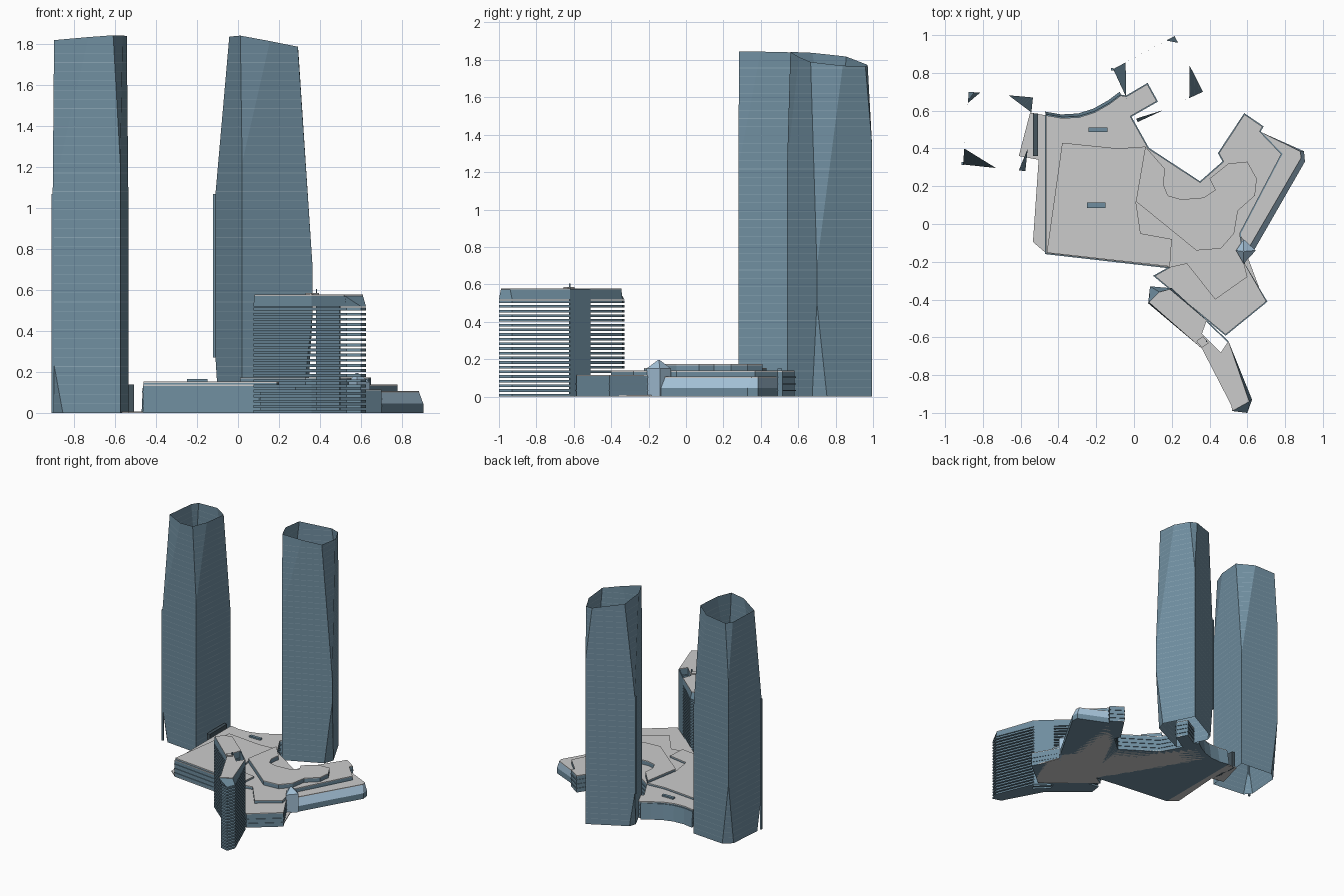
import bpy, bmesh, math
from mathutils import Vector

if "Cube" in bpy.data.objects:
    bpy.data.objects.remove(bpy.data.objects["Cube"])


def material(name, rgb):
    m = bpy.data.materials.new(name)
    m.diffuse_color = (*rgb, 1)
    m.use_nodes = True
    m.node_tree.nodes["Principled BSDF"].inputs["Base Color"].default_value = m.diffuse_color
    return m


GLASS = material("blue_glass", (0.16, 0.27, 0.35))
LIGHT = material("light_glass", (0.38, 0.55, 0.70))
TRIM = material("floor_line", (0.25, 0.37, 0.45))
DARK = material("dark_panel", (0.06, 0.09, 0.11))


def finish(name, bm, *mats):
    bmesh.ops.recalc_face_normals(bm, faces=bm.faces)
    me = bpy.data.meshes.new(name)
    bm.to_mesh(me)
    bm.free()
    for m in mats:
        if m:
            me.materials.append(m)
    ob = bpy.data.objects.new(name, me)
    bpy.context.collection.objects.link(ob)
    return ob


def add_prism(bm, low, z0, z1, high=None, caps=True):
    high = high or low
    a = [bm.verts.new((x, y, z0)) for x, y in low]
    b = [bm.verts.new((x, y, z1)) for x, y in high]
    n = len(a)
    for i in range(n):
        j = (i + 1) % n
        bm.faces.new((a[i], a[j], b[j], b[i]))
    if caps:
        bm.faces.new(a[::-1])
        bm.faces.new(b)


def prism(name, low, z0, z1, mat=None, high=None, caps=True):
    bm = bmesh.new()
    add_prism(bm, low, z0, z1, high, caps)
    return finish(name, bm, mat)


def offset(pts, d):
    # mitred outline offset, outward for anticlockwise outlines
    pts = [Vector(p) for p in pts]
    if sum(p.cross(q) for p, q in zip(pts, pts[1:] + pts[:1])) < 0:
        d = -d
    out = []
    for i, p in enumerate(pts):
        e, f = (p - pts[i - 1]).normalized(), (pts[(i + 1) % len(pts)] - p).normalized()
        n1, n2 = Vector((e.y, -e.x)), Vector((f.y, -f.x))
        out.append(tuple(p + (n1 + n2) * d / max(0.5, 1 + n1.dot(n2))))
    return out


def block(name, pts, z0, z1, floors=()):
    # glazed storeys, projecting floor edges and a grey roof
    prism(name + "_glass", pts, z0, z1 - 0.006, GLASS)
    prism(name + "_roof", pts, z1 - 0.006, z1)
    if floors:
        bm = bmesh.new()
        for z in floors:
            add_prism(bm, offset(pts, 0.005), z, z + 0.006)
        finish(name + "_floor_edges", bm, GLASS)


def tower(name, corners, roof_z):
    # each corner: x, y, top cut back/ahead, top cut tip z, bottom cut, bottom tip z
    bm, cache, n = bmesh.new(), {}, len(corners)

    def v(p, z):
        key = (round(p.x, 4), round(p.y, 4), round(z, 4))
        if key not in cache:
            cache[key] = bm.verts.new(key)
        return cache[key]

    def face(vs):
        vs = list(dict.fromkeys(vs))
        if len(vs) > 2:
            bm.faces.new(vs)

    data = []
    for i, (x, y, back, ahead, zt, cut, zb) in enumerate(corners):
        c = Vector((x, y))
        u = (Vector(corners[i - 1][:2]) - c).normalized()
        w = (Vector(corners[(i + 1) % n][:2]) - c).normalized()
        tb, ta = c + u * back, c + w * ahead
        data.append(dict(tb=v(tb, roof_z(*tb)), ta=v(ta, roof_z(*ta)), tip=v(c, zt),
                         low=v(c, zb), bb=v(c + u * cut, 0), ba=v(c + w * cut, 0)))
    for i, a in enumerate(data):
        b = data[(i + 1) % n]
        face((a["ba"], b["bb"], b["low"], b["tip"], b["tb"], a["ta"], a["tip"], a["low"]))
        face((a["tb"], a["tip"], a["ta"]))
        face((a["bb"], a["ba"], a["low"]))
    # thin floor lines across the open shell
    for k in range(1, 40):
        for z in (k * 0.045, k * 0.045 + 0.003):
            bmesh.ops.bisect_plane(bm, geom=bm.verts[:] + bm.edges[:] + bm.faces[:],
                                   plane_co=(0, 0, z), plane_no=(0, 0, 1))
    for f in bm.faces:
        zs = [p.co.z for p in f.verts]
        f.material_index = int(max(zs) - min(zs) < 0.0045)
    finish(name, bm, GLASS, TRIM)


# two faceted towers, open at the top
tower("west_tower", [
    (-0.905, 0.315, 0.085, 0.175, 1.07, 0.05, 0.27),
    (-0.575, 0.28, 0.035, 0.12, 1.22, 0, 0),
    (-0.535, 0.67, 0.08, 0.13, 1.0, 0, 0),
    (-0.875, 0.70, 0.03, 0.05, 1.34, 0.06, 0.5)],
    lambda x, y: 1.845 + 0.07 * (x + 0.6) - 0.03 * (y - 0.28))
tower("north_tower", [
    (-0.11, 0.82, 0.075, 0.16, 1.07, 0.04, 0.27),
    (0.02, 0.54, 0.02, 0.15, 1.22, 0, 0),
    (0.365, 0.70, 0.08, 0.155, 0.7, 0.06, 0.5),
    (0.215, 0.995, 0.04, 0.05, 1.34, 0, 0)],
    lambda x, y: 1.845 - 0.15 * x - 0.11 * (y - 0.55))

# slim corner fins on the towers
for nm, x, y, z0 in (("west_tower_fin", -0.905, 0.32, 0.0), ("north_tower_fin", -0.116, 0.82, 0.27)):
    s = 0.007
    prism(nm, [(x - s, y - s), (x + s, y - s), (x + s, y + s), (x - s, y + s)], z0, 1.07, GLASS)

# podium
arc = [(-0.465, 0.575), (-0.38, 0.56), (-0.29, 0.565), (-0.21, 0.59), (-0.13, 0.635), (-0.07, 0.68)]
north = [(-0.04, 0.675), (0.07, 0.74), (0.12, 0.65), (-0.02, 0.57), (0.075, 0.40), (0.35, 0.22)]
east_lobe = [(0.475, 0.33), (0.45, 0.375), (0.585, 0.58), (0.68, 0.515), (0.665, 0.49), (0.78, 0.37)]
south = [(0.60, -0.28), (0.43, -0.40), (0.28, -0.21), (0.19, -0.23), (-0.465, -0.155)]
main = arc + north + east_lobe + [(0.56, -0.05), (0.58, -0.20)] + south
floors = (0.03, 0.065, 0.10)
block("podium", main, 0, 0.138, floors)

west_roof = [(-0.38, 0.43), (-0.085, 0.40), (0.06, 0.41), (0.01, 0.12), (0.035, -0.05),
             (0.20, -0.08), (0.19, -0.225), (-0.462, -0.152)]
block("west_upper_roof", west_roof, 0.138, 0.153)
curl = [(0.06, 0.41), (0.165, 0.29), (0.155, 0.21), (0.18, 0.15), (0.25, 0.13), (0.37, 0.14),
        (0.43, 0.18), (0.40, 0.24), (0.50, 0.32), (0.60, 0.33), (0.65, 0.24), (0.64, 0.15),
        (0.55, 0.07), (0.53, -0.05), (0.46, -0.13), (0.33, -0.14), (0.01, 0.12)]
block("curved_upper_roof", curl, 0.138, 0.173)
block("south_wing", [(0.11, -0.275), (0.19, -0.23), (0.28, -0.21), (0.43, -0.40), (0.60, -0.28),
                     (0.58, -0.20), (0.70, -0.41), (0.485, -0.585)], 0, 0.115, (0.03, 0.065))

# lower east wing with a leaning glass front
wing = [(0.665, 0.49), (0.88, 0.385), (0.885, 0.35), (0.60, -0.14), (0.56, -0.05), (0.78, 0.37)]
foot = [(0.665, 0.49), (0.90, 0.385), (0.905, 0.33), (0.635, -0.14), (0.56, -0.05), (0.78, 0.37)]
prism("east_wing_base", foot, 0, 0.045, GLASS)
prism("east_wing_front", foot, 0.045, 0.10, LIGHT, wing)
prism("east_wing_roof", wing, 0.10, 0.106)

# glass crystal at the east entrance
prism("entrance_crystal", [(0.54, -0.14), (0.58, -0.21), (0.645, -0.14), (0.58, -0.08)], 0, 0.15, LIGHT)
prism("entrance_crystal_peak", [(0.54, -0.14), (0.58, -0.21), (0.645, -0.14), (0.58, -0.08)], 0.15, 0.195,
      LIGHT, [(0.575, -0.145), (0.58, -0.15), (0.585, -0.145), (0.58, -0.14)])

# curved north glass wall, leaning out at the foot
out = [(x - 0.006, y + 0.02) for x, y in arc]
prism("north_glass_wall", arc + out[::-1], 0, 0.125, GLASS, arc + [(x, y + 0.006) for x, y in arc][::-1])

# ground slab and the link beside the west tower
prism("ground_slab", arc[:1] + arc[1:] + north + east_lobe[:5] + [(0.89, 0.385), (0.895, 0.35), (0.60, -0.17),
      (0.69, -0.41), (0.485, -0.58), (0.12, -0.275), (0.19, -0.23), (-0.465, -0.155),
      (-0.535, -0.095), (-0.505, 0.34), (-0.61, 0.36), (-0.55, 0.59)], 0, 0.008)
prism("west_link", [(-0.535, 0.36), (-0.508, 0.36), (-0.508, 0.585), (-0.535, 0.585)], 0, 0.138, DARK)

# small roof plant boxes
for i, (x, y, w, d, base) in enumerate([(-0.19, 0.50, 0.05, 0.012, 0.138), (-0.2, 0.1, 0.05, 0.015, 0.153)]):
    prism(f"roof_vent_{i + 1}", [(x - w, y - d), (x + w, y - d), (x + w, y + d), (x - w, y + d)],
          base, base + 0.012, GLASS)

# bent slab block of stacked floors, notched on the east side
mid = [(0.075, -0.42), (0.36, -0.66), (0.53, -0.98), (0.60, -1.0), (0.625, -0.93), (0.50, -0.62),
       (0.46, -0.68), (0.36, -0.58), (0.385, -0.51), (0.20, -0.34), (0.085, -0.33)]
bm = bmesh.new()
for k in range(21):
    add_prism(bm, mid, k * 0.025, k * 0.025 + 0.014)
finish("slab_block_floors", bm, GLASS)
crown = list(mid)
crown[0], crown[-1], crown[-2] = (0.08, -0.415), (0.135, -0.36), (0.19, -0.345)
crown[3], crown[4] = (0.52, -0.99), (0.61, -0.94)
crown[2] = (0.515, -0.96)
prism("slab_block_crown", mid, 0.52, 0.572, GLASS, crown)
prism("slab_block_roof", crown, 0.572, 0.577)
rim = [(0.36, -0.525), (0.385, -0.51), (0.50, -0.62), (0.495, -0.625)]
prism("slab_block_notch_screen", [(0.38, -0.515), (0.385, -0.51), (0.50, -0.62), (0.495, -0.625)],
      0.0, 0.575, GLASS)

# rooftop hut and mast
prism("rooftop_hut", [(0.33, -0.62), (0.36, -0.655), (0.395, -0.63), (0.365, -0.595)], 0.577, 0.585)
prism("rooftop_mast", [(0.38, -0.625), (0.387, -0.625), (0.387, -0.618), (0.38, -0.618)], 0.577, 0.605, GLASS)
